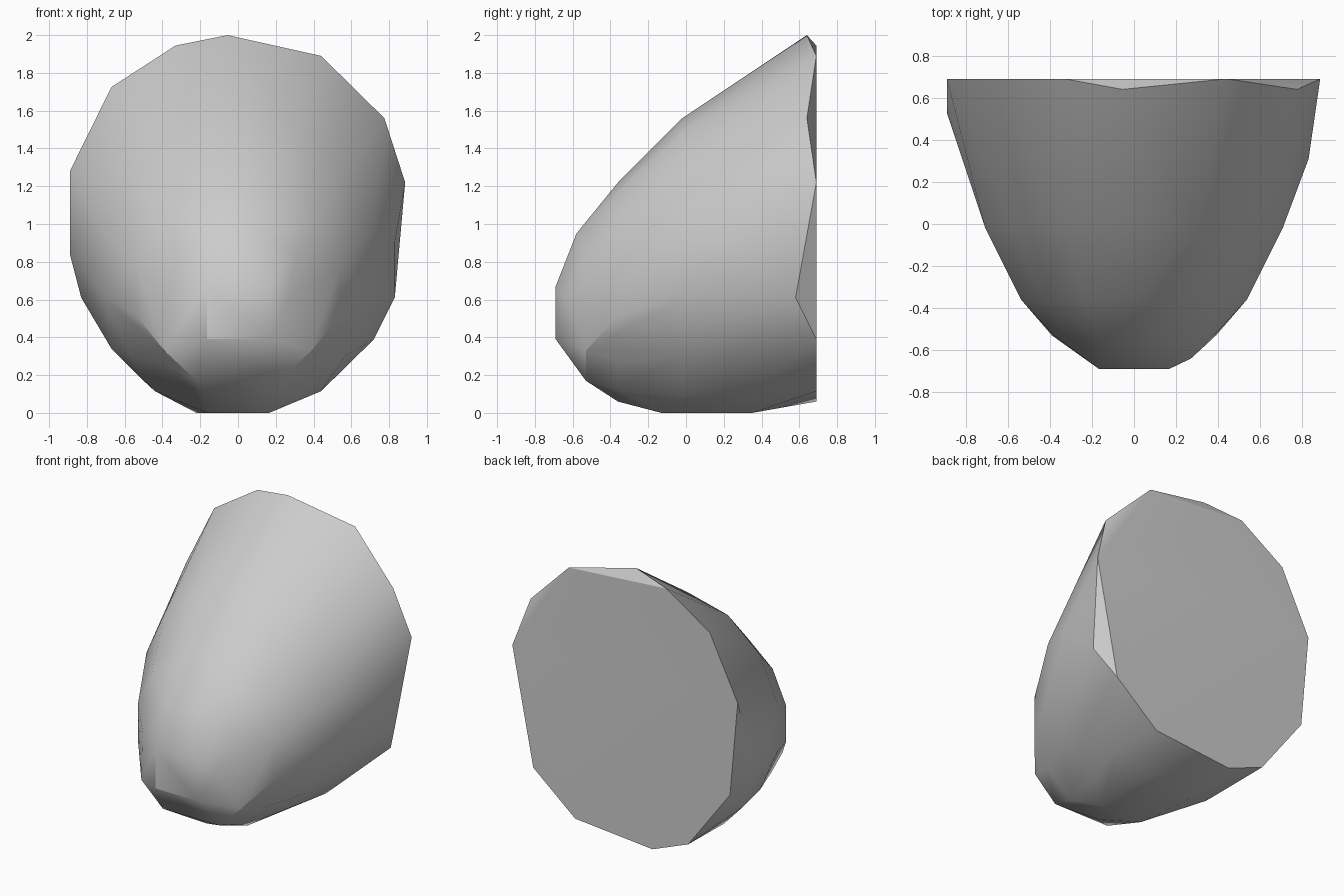
import bpy, bmesh, math

cube = bpy.data.objects.get("Cube")
if cube:
    bpy.data.objects.remove(cube, do_unlink=True)

# Plain grey finish
grey = bpy.data.materials.new("plain_grey")
grey.use_nodes = True
colour = (0.6, 0.6, 0.6, 1)
grey.diffuse_color = colour
grey.node_tree.nodes["Principled BSDF"].inputs["Base Color"].default_value = colour

BACK = 0.69


def oval(y, half_width, bottom, top, sides=14):
    """Oval cross-section of the shell at depth y."""
    middle, half_height = (bottom + top) / 2, (top - bottom) / 2
    for i in range(sides):
        a = math.tau * i / sides
        yield (half_width * math.sin(a), y, middle + half_height * math.cos(a))


points = []

# Body sections, from the nose towards the back
for section in [(-0.53, 0.39, 0.17, 1.0), (-0.36, 0.55, 0.06, 1.22),
                (-0.02, 0.725, 0.01, 1.56)]:
    points += oval(*section)

# Blunt nose and chin, mirrored
for x, y, z in [(0.165, -0.69, 0.39), (0.165, -0.69, 0.67), (0.22, -0.53, 0.17),
                (0.39, -0.53, 0.33), (0.14, -0.58, 0.95), (0.165, -0.13, 0)]:
    points += [(x, y, z), (-x, y, z)]
points += [(0.27, -0.64, 0.61), (-0.22, 0.35, 0), (0.165, 0.35, 0)]

# Flat back outline
rim = [(-0.33, 1.945), (-0.67, 1.725), (-0.89, 1.28), (-0.83, 0.61),
       (-0.5, 0.17), (-0.22, 0.06), (0.39, 0.115), (0.72, 0.39),
       (0.885, 1.22), (0.44, 1.89)]
points += [(x, BACK, z) for x, z in rim]

# Chipped rim corners just ahead of the back
points += [(-0.055, 0.64, 2), (0.775, 0.64, 1.56), (0.83, 0.58, 0.61),
           (-0.89, 0.53, 0.84), (0.83, 0.31, 0.9), (-0.67, 0.31, 0.34),
           (0.44, 0.36, 0.115), (-0.44, 0.2, 0.115)]

# Wrap the points in one convex shell
bm = bmesh.new()
for p in points:
    bm.verts.new(p)
hull = bmesh.ops.convex_hull(bm, input=bm.verts)
loose = {g for g in hull["geom_interior"] + hull["geom_unused"]
         if isinstance(g, bmesh.types.BMVert)}
bmesh.ops.delete(bm, geom=list(loose), context="VERTS")
bmesh.ops.dissolve_limit(bm, angle_limit=math.radians(1),
                         verts=bm.verts, edges=bm.edges)
bmesh.ops.recalc_face_normals(bm, faces=bm.faces)
mesh = bpy.data.meshes.new("rounded_shell")
bm.to_mesh(mesh)
bm.free()
mesh.materials.append(grey)
shell = bpy.data.objects.new("rounded_shell", mesh)
bpy.context.collection.objects.link(shell)

# Smooth body with a crisp rim
bpy.ops.object.select_all(action="DESELECT")
shell.select_set(True)
bpy.context.view_layer.objects.active = shell
bpy.ops.object.shade_smooth_by_angle(angle=math.radians(30))
